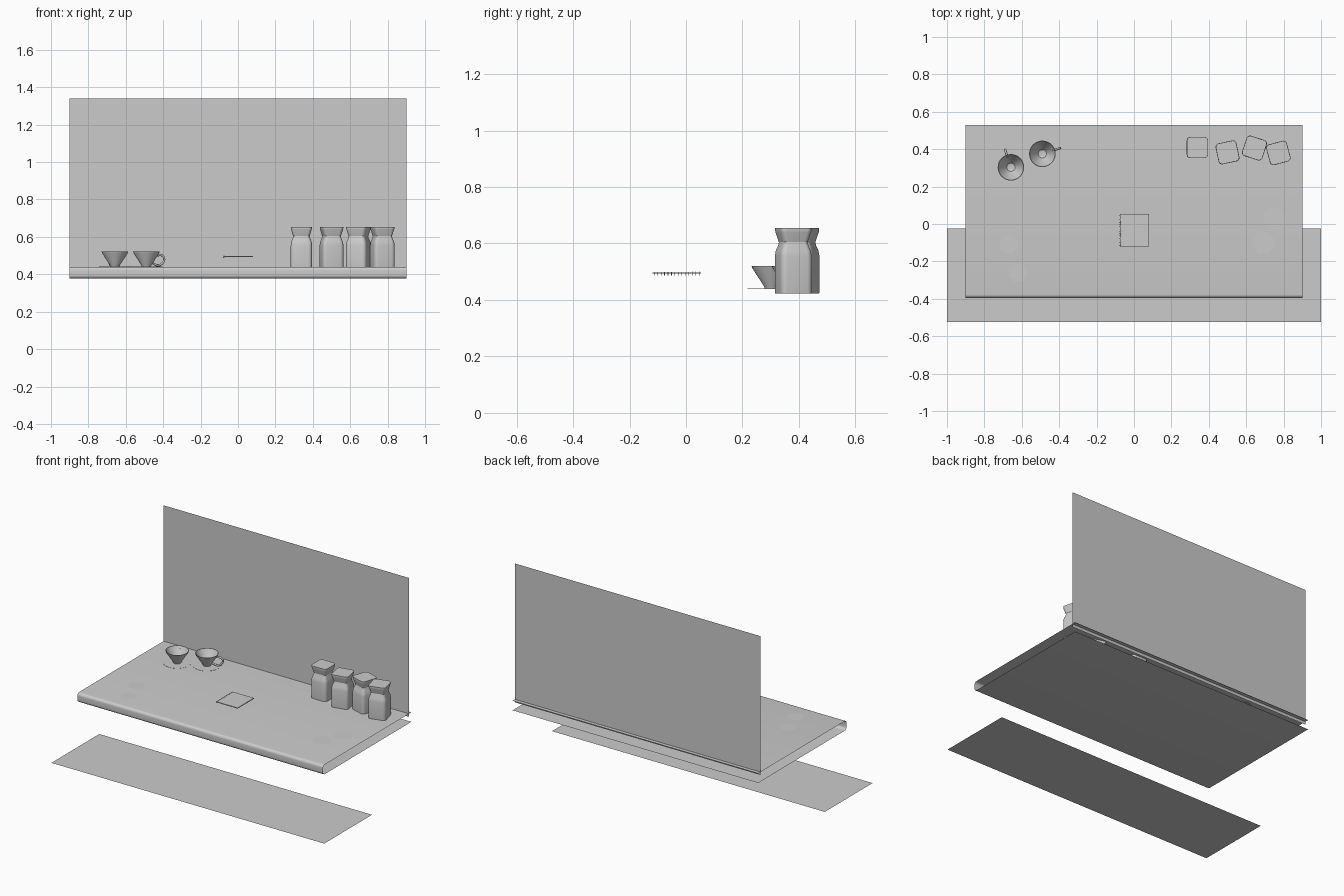
import bpy, bmesh, math
from mathutils import Vector

if "Cube" in bpy.data.objects:
    bpy.data.objects.remove(bpy.data.objects["Cube"])


def make(name, verts, faces, loc=(0, 0, 0), rot=0, smooth=True):
    me = bpy.data.meshes.new(name)
    me.from_pydata(verts, [], faces)
    bm = bmesh.new()
    bm.from_mesh(me)
    bmesh.ops.recalc_face_normals(bm, faces=bm.faces)
    bm.to_mesh(me)
    bm.free()
    ob = bpy.data.objects.new(name, me)
    ob.location = loc
    ob.rotation_euler[2] = rot
    bpy.context.collection.objects.link(ob)
    if smooth:
        bpy.ops.object.select_all(action='DESELECT')
        bpy.context.view_layer.objects.active = ob
        ob.select_set(True)
        bpy.ops.object.shade_smooth_by_angle(angle=math.radians(35))
    return ob


def loft(name, outline, profile, loc, rot=0, cap=True):
    """Stack scaled copies of a unit outline at (scale, height) steps."""
    n = len(outline)
    verts = [(x * s, y * s, z) for s, z in profile for x, y in outline]
    faces = [(k * n + i, k * n + (i + 1) % n, (k + 1) * n + (i + 1) % n, (k + 1) * n + i)
             for k in range(len(profile) - 1) for i in range(n)]
    if cap:
        faces += [tuple(range(n)), tuple(range(len(verts) - n, len(verts)))]
    return make(name, verts, faces, loc, rot)


def circle(n):
    return [(math.cos(2 * math.pi * i / n), math.sin(2 * math.pi * i / n)) for i in range(n)]


def rounded_square(r=0.35, steps=6):
    pts = []
    for q, (cx, cy) in enumerate([(1, 1), (-1, 1), (-1, -1), (1, -1)]):
        for i in range(steps + 1):
            a = math.pi / 2 * (q + i / steps)
            pts.append((cx * (1 - r) + r * math.cos(a), cy * (1 - r) + r * math.sin(a)))
    return pts


def tube(name, pts, radius, loc, rot=0, cyclic=False):
    cu = bpy.data.curves.new(name, 'CURVE')
    cu.dimensions = '3D'
    cu.bevel_depth = radius
    cu.bevel_resolution = 2
    cu.resolution_u = 5
    cu.use_fill_caps = True
    sp = cu.splines.new('BEZIER')
    sp.bezier_points.add(len(pts) - 1)
    for b, p in zip(sp.bezier_points, pts):
        b.co = p
        b.handle_left_type = b.handle_right_type = 'AUTO'
    sp.use_cyclic_u = cyclic
    ob = bpy.data.objects.new(name, cu)
    ob.location = loc
    ob.rotation_euler[2] = rot
    bpy.context.collection.objects.link(ob)
    return ob


TOP = 0.44

# floor strip and back wall
make("floor_strip", [(-1, -.525, 0), (1, -.525, 0), (1, -.025, 0), (-1, -.025, 0)],
     [(0, 1, 2, 3)], smooth=False)
make("back_wall", [(-.9, .505, .42), (.9, .505, .42), (.9, .505, 1.34), (-.9, .505, 1.34)],
     [(0, 1, 2, 3)], smooth=False)

# counter: open profile with a rounded front, swept along x
r, front, low = .018, -.395, .377
prof = [(.53, low)]
for cz, a0 in ((low + r, -90), (TOP - r, 180)):
    for i in range(7):
        a = math.radians(a0 - 15 * i)
        prof.append((front + r + r * math.cos(a), cz + r * math.sin(a)))
prof.append((.53, TOP))
n = len(prof)
make("counter", [(x, y, z) for x in (-.9, .9) for y, z in prof],
     [(i, i + 1, n + i + 1, n + i) for i in range(n - 1)])

# jars with flared lids
sq = rounded_square()
for i, (x, y, deg) in enumerate([(.339, .409, 0), (.50, .383, 12), (.644, .406, -18), (.772, .38, 15)]):
    rot = math.radians(deg)
    loft(f"jar_body_{i}", sq, [(.056, .422), (.057, .43), (.057, .555), (.054, .575),
                               (.047, .592), (.044, .606)], (x, y, 0), rot)
    loft(f"jar_lid_{i}", sq, [(.045, .606), (.055, .640), (.056, .645), (.056, .654)], (x, y, 0), rot)

# cups with handles and flat saucers
ring = circle(32)
for i, (x, y, hx, hy) in enumerate([(-.658, .303, -.032, .096), (-.49, .375, .1, .032)]):
    rot = math.atan2(hy, hx)
    loft(f"cup_{i}", ring, [(.024, .441), (.027, .449), (.068, .512), (.071, .521), (.068, .521),
                            (.064, .511), (.022, .452), (.010, .449)], (x, y, 0))
    tube(f"cup_handle_{i}", [(.058, 0, .500), (.085, 0, .502), (.1, 0, .485), (.09, 0, .460),
                             (.065, 0, .448), (.036, 0, .458)], .006, (x, y, 0), rot)
    loft(f"saucer_{i}", ring, [(.085, .438), (.085, .441)], (x, y, 0))

# notepad floating above the counter, with binding rings on the left edge
bpy.ops.mesh.primitive_cube_add(size=1, location=(.002, -.033, .4955))
pad = bpy.context.object
pad.name = "notepad"
pad.scale = (.156, .172, .005)
for i in range(14):
    y = -.033 + .160 * (i / 13 - .5)
    tube(f"binding_ring_{i}", [(.006, 0, 0), (0, 0, .006), (-.006, 0, 0), (0, 0, -.006)],
         .001, (-.074, y, .493), cyclic=True)

# faint flat stains lying on the counter
for i, (x, y, rad) in enumerate([(.69, -.1, .06), (.75, .03, .06), (-.62, -.26, .05), (-.67, -.11, .05)]):
    blob = [(cx * (1 + .12 * math.sin(3 * k)), cy * (1 + .12 * math.sin(3 * k)))
            for k, (cx, cy) in enumerate(circle(16))]
    make(f"stain_{i}", [(px * rad, py * rad, TOP + .0005) for px, py in blob], [tuple(range(16))],
         (x, y, 0), smooth=False)
